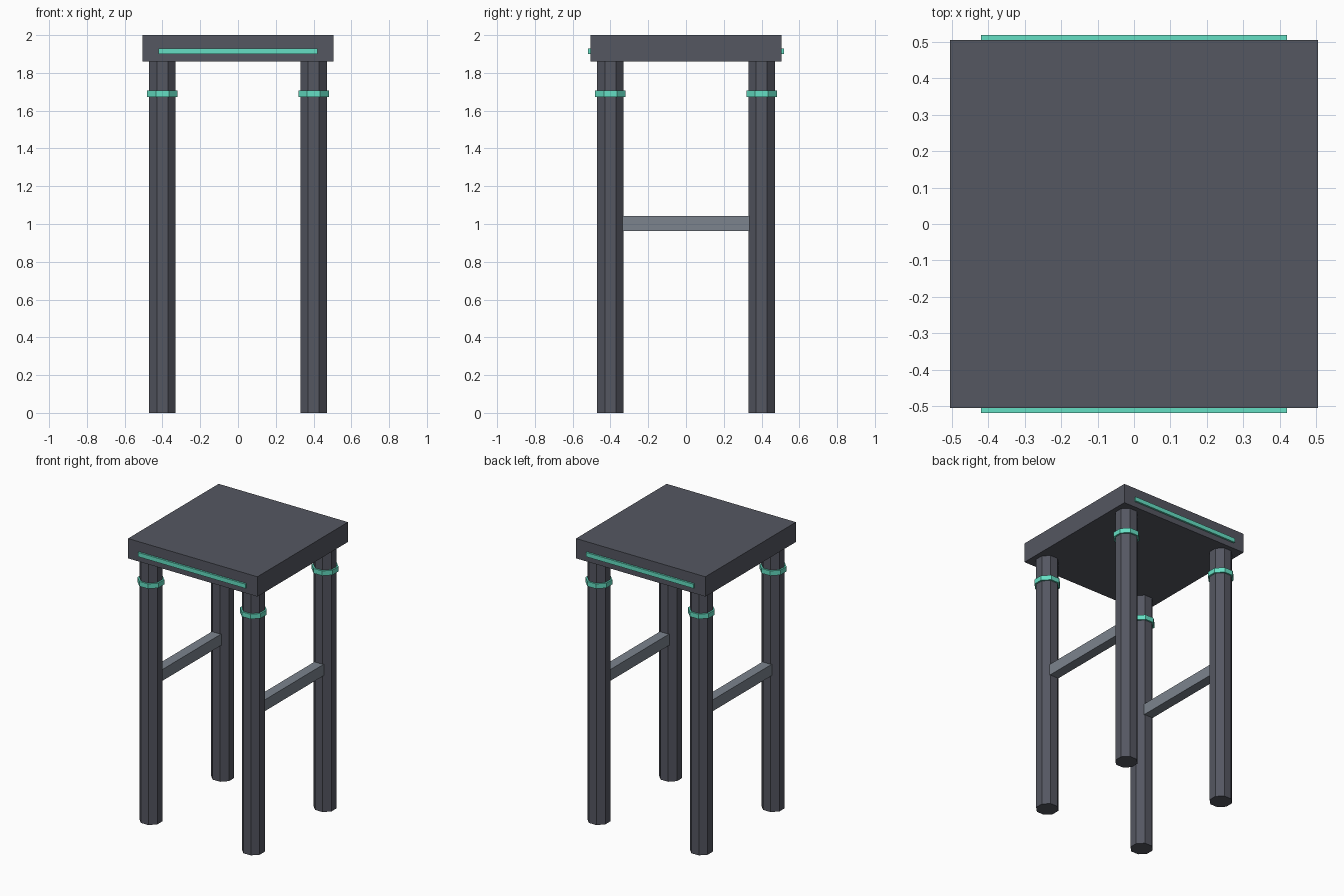
import bpy
import math

if "Cube" in bpy.data.objects:
    bpy.data.objects.remove(bpy.data.objects["Cube"])


def material(name, rgb):
    m = bpy.data.materials.new(name)
    m.diffuse_color = (*rgb, 1)
    m.use_nodes = True
    m.node_tree.nodes["Principled BSDF"].inputs["Base Color"].default_value = m.diffuse_color
    return m


DARK = material("dark_frame", (0.09, 0.095, 0.12))
STEEL = material("steel", (0.2, 0.23, 0.27))
TEAL = material("teal_trim", (0.13, 0.74, 0.55))


def finish(name, mat):
    ob = bpy.context.object
    ob.name = name
    ob.data.materials.append(mat)
    bpy.ops.object.transform_apply(location=False, rotation=True, scale=True)


def box(name, centre, size, mat):
    bpy.ops.mesh.primitive_cube_add(size=1, location=centre)
    bpy.context.object.scale = size
    finish(name, mat)


def octagon(name, x, y, z0, z1, half_width, mat):
    # flat sides face the axes, so turn by half a segment
    bpy.ops.mesh.primitive_cylinder_add(
        vertices=8, radius=half_width / math.cos(math.pi / 8), depth=z1 - z0,
        location=(x, y, (z0 + z1) / 2), rotation=(0, 0, math.pi / 8))
    finish(name, mat)


# Seat slab
box("seat", (0, 0, 1.93), (1.01, 1.01, 0.14), DARK)

# Octagonal legs with trim collars
for y, end in ((-0.4, "front"), (0.4, "back")):
    for x, side in ((-0.4, "left"), (0.4, "right")):
        octagon(f"{end}_{side}_leg", x, y, 0, 1.86, 0.07, DARK)
        octagon(f"{end}_{side}_collar", x, y, 1.673, 1.707, 0.081, TEAL)

    # Trim strip along the seat edge
    box(f"{end}_strip", (0, math.copysign(0.508, y), 1.915), (0.84, 0.02, 0.03), TEAL)

# Side stretchers between front and back legs
for x, side in ((-0.4, "left"), (0.4, "right")):
    box(f"{side}_stretcher", (x, 0, 1.003), (0.07, 0.68, 0.08), STEEL)
